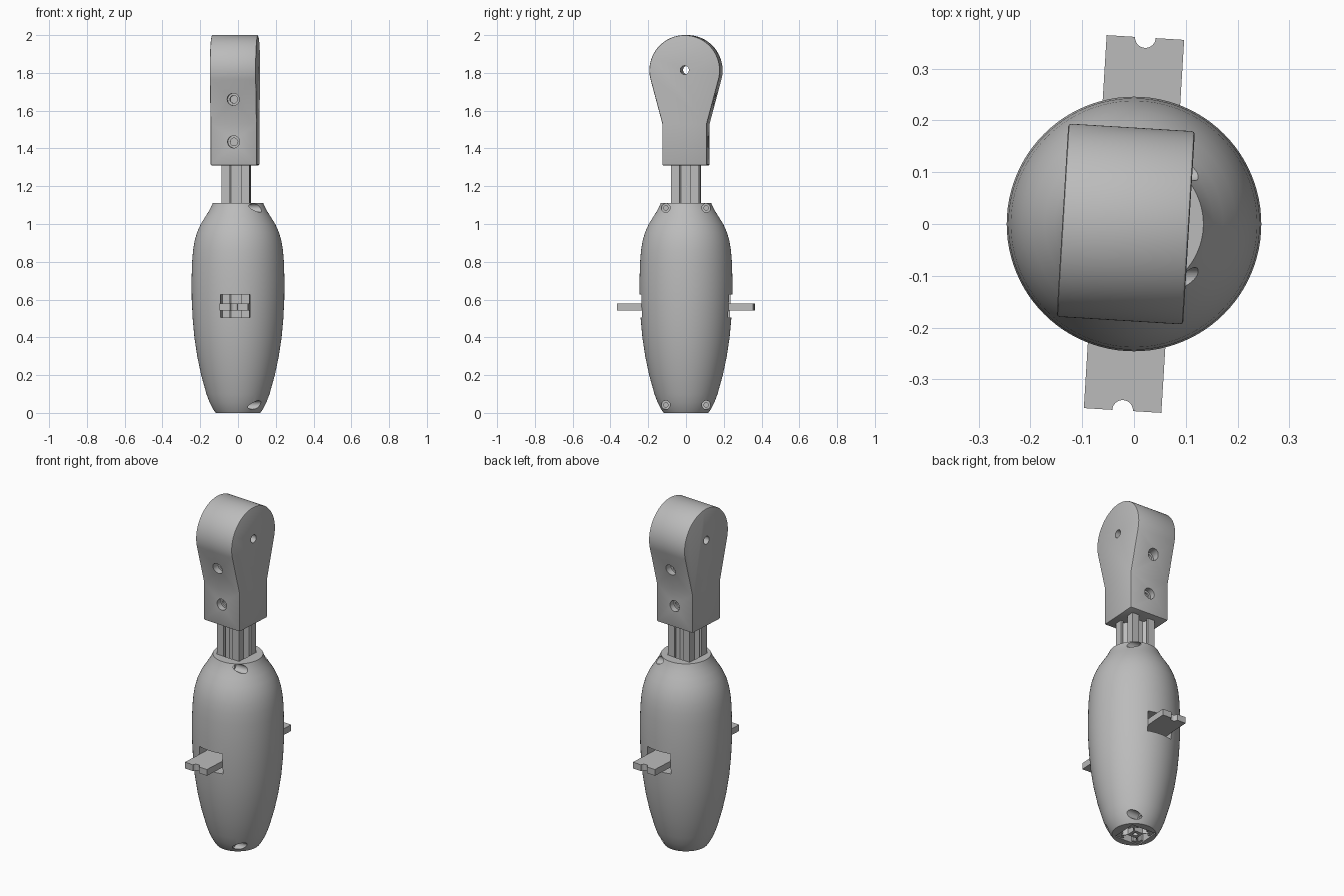
import bpy, bmesh, math
from mathutils import Matrix, Vector

if "Cube" in bpy.data.objects:
    bpy.data.objects.remove(bpy.data.objects["Cube"])

# Single plain grey
grey = bpy.data.materials.new("plain_grey")
grey.use_nodes = True
COLOUR = (0.5, 0.5, 0.5, 1)
grey.diffuse_color = COLOUR
grey.node_tree.nodes["Principled BSDF"].inputs["Base Color"].default_value = COLOUR

TURN = Matrix.Rotation(math.radians(-3.5), 4, 'Z')   # slight twist of the inner parts
HEAD = Matrix.Translation((-0.016, 0, 0)) @ TURN
POST = Matrix.Translation((-0.009, 0, 0)) @ TURN
PLAIN = Matrix.Identity(4)


def finish(name, bm, place=PLAIN):
    bmesh.ops.recalc_face_normals(bm, faces=bm.faces)
    bm.transform(place)
    mesh = bpy.data.meshes.new(name)
    bm.to_mesh(mesh)
    bm.free()
    mesh.materials.append(grey)
    obj = bpy.data.objects.new(name, mesh)
    bpy.context.collection.objects.link(obj)
    return obj


def prism(name, points, axis, start, end, place=PLAIN):
    """Extrude a 2D outline along an axis; x-axis outlines are (y, z)."""
    def to3d(a, b):
        return {'X': (start, a, b), 'Y': (a, start, b), 'Z': (a, b, start)}[axis]
    shift = Vector([end - start if c == axis else 0 for c in 'XYZ'])
    bm = bmesh.new()
    face = bm.faces.new([bm.verts.new(to3d(a, b)) for a, b in points])
    out = bmesh.ops.extrude_face_region(bm, geom=[face])
    moved = [v for v in out["geom"] if isinstance(v, bmesh.types.BMVert)]
    bmesh.ops.translate(bm, verts=moved, vec=shift)
    return finish(name, bm, place)


def arc(a, b, radius, first, last, steps):
    angles = [math.radians(first + (last - first) * i / steps) for i in range(steps + 1)]
    return [(a + radius * math.cos(t), b + radius * math.sin(t)) for t in angles]


def disc(a, b, radius):
    return arc(a, b, radius, 0, 360, 32)[:-1]


def rect(w, h, b=0):
    return [(-w, b - h), (w, b - h), (w, b + h), (-w, b + h)]


def apply(obj, kind, **settings):
    mod = obj.modifiers.new(kind, kind)
    for key, value in settings.items():
        setattr(mod, key, value)
    bpy.context.view_layer.objects.active = obj
    bpy.ops.object.modifier_apply(modifier=mod.name)


def cut(obj, cutter):
    cutter.hide_render = True
    apply(obj, 'BOOLEAN', operation='DIFFERENCE', solver='EXACT', object=cutter)
    bpy.data.objects.remove(cutter)


def smooth(obj, degrees=30):
    bpy.ops.object.select_all(action='DESELECT')
    obj.select_set(True)
    bpy.context.view_layer.objects.active = obj
    bpy.ops.object.shade_smooth_by_angle(angle=math.radians(degrees))


# Rounded handle turned from a profile of (radius, height)
profile = [(0, 0), (0.118, 0), (0.132, 0.02), (0.15, 0.055), (0.167, 0.1),
           (0.195, 0.2), (0.216, 0.3), (0.231, 0.4), (0.24, 0.5), (0.245, 0.6),
           (0.246, 0.7), (0.243, 0.8), (0.238, 0.86), (0.23, 0.91), (0.217, 0.955),
           (0.197, 1.0), (0.172, 1.04), (0.153, 1.07), (0.14, 1.095),
           (0.134, 1.11), (0, 1.11)]
bm = bmesh.new()
verts = [bm.verts.new((r, 0, z)) for r, z in profile]
edges = [bm.edges.new(pair) for pair in zip(verts, verts[1:])]
bmesh.ops.spin(bm, geom=verts + edges, cent=(0, 0, 0), axis=(0, 0, 1),
               angle=math.tau, steps=96)
bmesh.ops.remove_doubles(bm, verts=bm.verts, dist=0.0001)
handle = finish("handle", bm)

# Square bore, cross slot and clamp screw holes in the handle
cut(handle, prism("bore_cutter", rect(0.077, 0.077), 'Z', -0.1, 1.3, POST))
cut(handle, prism("slot_cutter", rect(0.078, 0.06, 0.566), 'Y', -0.5, 0.5, TURN))
for side in (-1, 1):
    for z in (0.042, 1.085):
        cut(handle, prism("head_cutter", disc(side * 0.107, z, 0.023), 'X', 0.045, 0.4))
        cut(handle, prism("shank_cutter", disc(side * 0.107, z, 0.012), 'X', -0.03, 0.4))
smooth(handle)

# Slotted extrusion post: one side of the outline repeated four times
side_half = [(0.074, -0.074), (0.074, -0.029), (0.06, -0.029), (0.06, -0.048),
             (0.05, -0.048), (0.03, -0.026)]
one_side = side_half + [(x, -y) for x, y in reversed(side_half[1:])]
outline = []
for quarter in range(4):
    c, s = round(math.cos(quarter * math.pi / 2)), round(math.sin(quarter * math.pi / 2))
    outline += [(c * x - s * y, s * x + c * y) for x, y in one_side]
post = prism("extrusion_post", outline, 'Z', 0.004, 1.7, POST)
cut(post, prism("core_cutter", disc(0, 0, 0.014), 'Z', -0.1, 1.6, POST))
smooth(post)

# Flat cross tab with a round notch in both ends
notched = ([(0.075, -0.361), (0.075, 0.361)] + arc(0, 0.361, 0.02, 0, -180, 16)
           + [(-0.075, 0.361), (-0.075, -0.361)] + arc(0, -0.361, 0.02, 180, 0, 16))
prism("cross_tab", notched, 'Z', 0.543, 0.58, TURN)

# Teardrop head
teardrop = ([(-0.118, 1.53), (-0.118, 1.31), (0.118, 1.31), (0.118, 1.53)]
            + arc(0, 1.813, 0.187, -15, 195, 64))
head = prism("pivot_head", teardrop, 'X', -0.1225, 0.1225, HEAD)
apply(head, 'BEVEL', width=0.006, segments=2, limit_method='ANGLE',
      angle_limit=math.radians(60))

# Pivot hole and counterbored screw holes on front and back
cut(head, prism("pivot_cutter", disc(0, 1.815, 0.023), 'X', -0.3, 0.3, HEAD))
for side in (-1, 1):
    for z, deep in ((1.66, 0.11), (1.435, 0.085)):
        cut(head, prism("bore_cutter", disc(0, z, 0.032), 'Y', side * deep, side * 0.3, HEAD))
        cut(head, prism("shank_cutter", disc(0, z, 0.02), 'Y', side * 0.075, side * 0.3, HEAD))
smooth(head)
